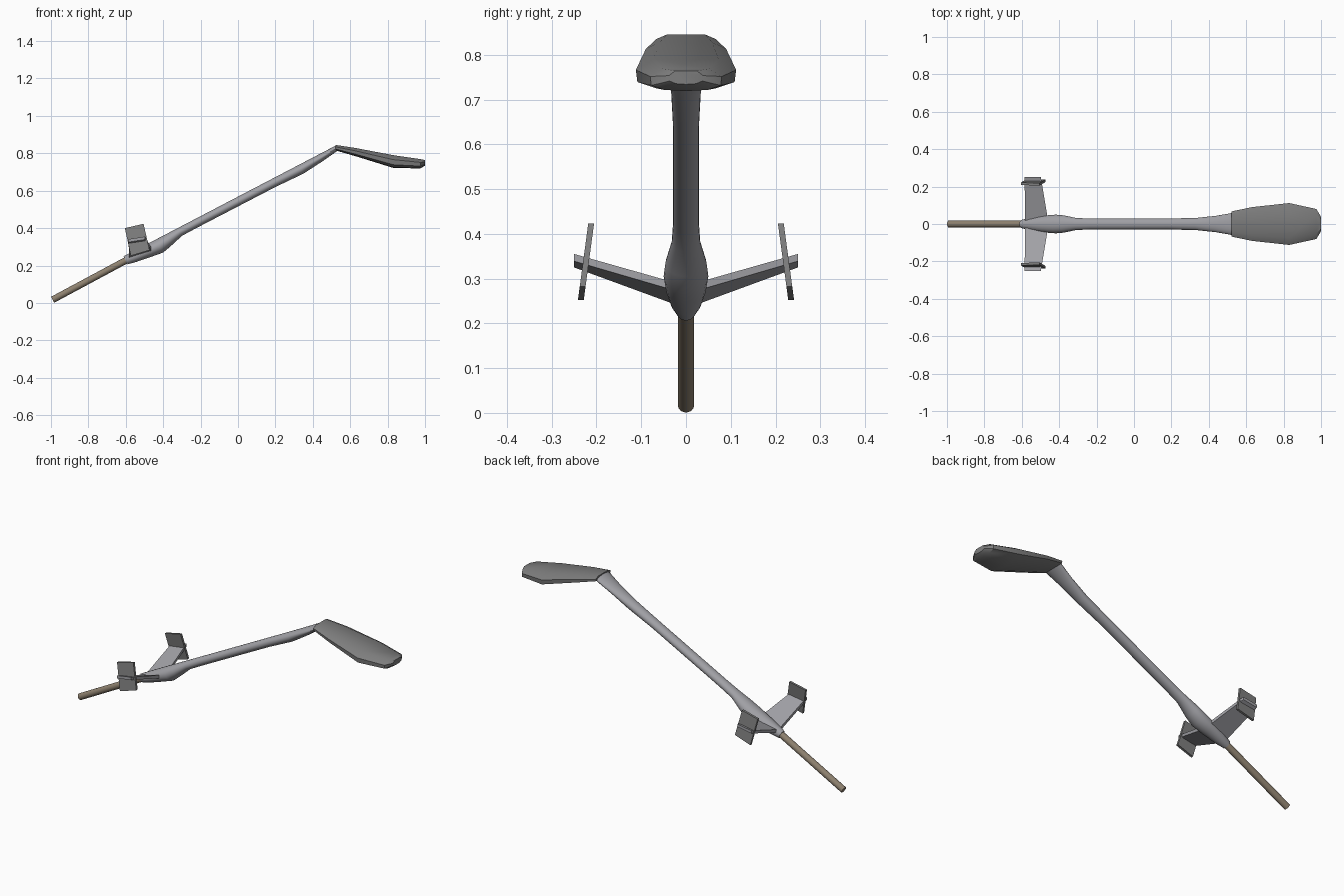
import bpy, bmesh, math
from mathutils import Vector

if "Cube" in bpy.data.objects:
    bpy.data.objects.remove(bpy.data.objects["Cube"])


def material(name, rgb):
    m = bpy.data.materials.new(name)
    m.diffuse_color = (*rgb, 1)
    m.use_nodes = True
    m.node_tree.nodes["Principled BSDF"].inputs["Base Color"].default_value = m.diffuse_color
    return m


GREY = material("grey", (0.36, 0.36, 0.385))
DARK = material("dark_grey", (0.21, 0.21, 0.21))
WOOD = material("wood", (0.27, 0.22, 0.16))


def loft(name, rings, mat, smooth=30):
    """Skin a list of equal-length closed rings and cap both ends."""
    bm = bmesh.new()
    vs = [[bm.verts.new(p) for p in r] for r in rings]
    n = len(rings[0])
    for a, b in zip(vs, vs[1:]):
        for i in range(n):
            j = (i + 1) % n
            bm.faces.new((a[i], a[j], b[j], b[i]))
    bm.faces.new(vs[0])
    bm.faces.new(vs[-1])
    bmesh.ops.recalc_face_normals(bm, faces=bm.faces)
    me = bpy.data.meshes.new(name)
    bm.to_mesh(me)
    bm.free()
    me.materials.append(mat)
    ob = bpy.data.objects.new(name, me)
    bpy.context.collection.objects.link(ob)
    if smooth:
        bpy.ops.object.select_all(action='DESELECT')
        ob.select_set(True)
        bpy.context.view_layer.objects.active = ob
        bpy.ops.object.shade_smooth_by_angle(angle=math.radians(smooth))
    return ob


def mirror_y(ob):
    m = ob.modifiers.new("mirror", 'MIRROR')
    m.use_axis = (False, True, False)


AXIS = Vector((0.886, 0, 0.463)).normalized()
UP = Vector((-AXIS.z, 0, AXIS.x))
SIDE = Vector((0, 1, 0))


def oval(centre, w, h, n=24):
    return [centre + SIDE * (w * math.cos(2 * math.pi * i / n))
            + UP * (h * math.sin(2 * math.pi * i / n)) for i in range(n)]


# Long tapered handle: (x on the straight top line, half width, depth)
rings = []
for x, w, h in [(-0.612, 0.022, 0.048), (-0.57, 0.034, 0.058),
                (-0.50, 0.045, 0.070), (-0.437, 0.050, 0.080),
                (-0.39, 0.046, 0.068), (-0.32, 0.032, 0.047),
                (-0.24, 0.029, 0.046), (0.18, 0.029, 0.047),
                (0.325, 0.033, 0.053), (0.43, 0.044, 0.042),
                (0.525, 0.060, 0.028)]:
    top = Vector((x, 0, 0.25 + 0.522 * (x + 0.61)))
    rings.append(oval(top - UP * h / 2, w, h / 2))
loft("handle", rings, GREY)

# Wooden rod at the lower end
start, end = Vector((-0.991, 0, 0.017)), Vector((-0.57, 0, 0.243))
loft("rod", [oval(start, 0.018, 0.018), oval(end, 0.018, 0.018)], WOOD)

# Broad paddle at the upper end: (x, half width, top z, bottom z)
rings = []
for x, w, zt, zb in [(0.52, 0.067, 0.845, 0.816), (0.63, 0.090, 0.828, 0.784),
                     (0.83, 0.112, 0.790, 0.722), (0.975, 0.080, 0.769, 0.719),
                     (1.0, 0.038, 0.764, 0.734)]:
    h = zt - zb
    half = [(0.65, zt), (1.0, zt - 0.35 * h), (0.97, zb + 0.25 * h), (0.6, zb + 0.05 * h)]
    ring = [(x, w * a, z) for a, z in half] + [(x, 0, zb)]
    ring += [(x, -w * a, z) for a, z in reversed(half)]
    rings.append(ring)
loft("paddle", rings, DARK, 40)

# Raised side wings: (y, rear x, rear z, front x, front z, half thickness)
rings = []
for y, x0, z0, x1, z1, t in [(0.01, -0.582, 0.246, -0.458, 0.278, 0.009),
                             (0.25, -0.585, 0.333, -0.498, 0.347, 0.008)]:
    rings.append([(x0, y, z0 - t), (x1, y, z1 - t), (x1, y, z1 + t), (x0, y, z0 + t)])
mirror_y(loft("wing", rings, GREY, 0))

# Leaning end plates on the wings
plate = [(-0.605, 0.40), (-0.505, 0.423), (-0.473, 0.282), (-0.573, 0.252)]
rings = [[(x, y - 0.135 * (z - 0.337), z) for x, z in plate] for y in (0.217, 0.230)]
mirror_y(loft("end_plate", rings, DARK, 0))
